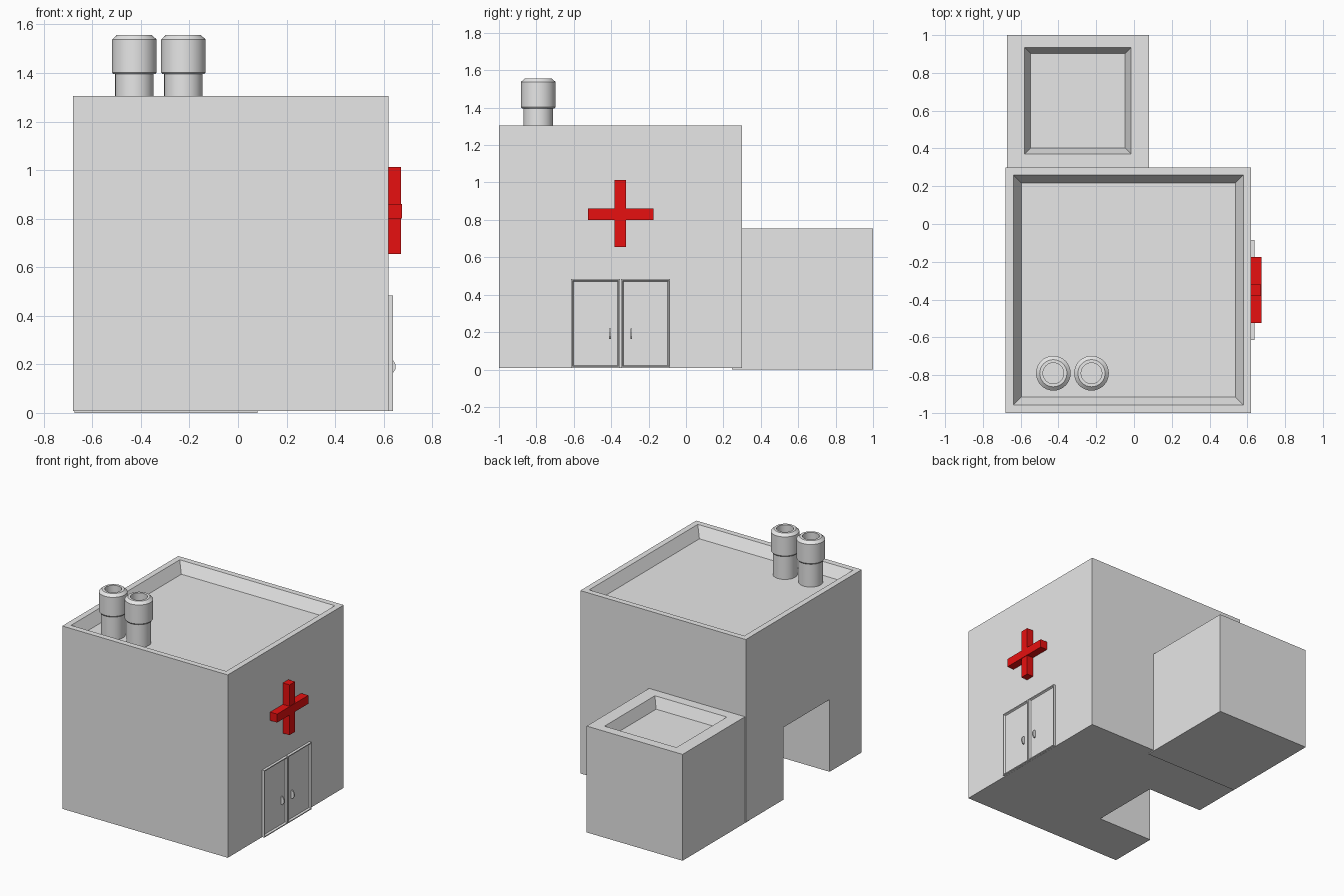
import bpy
import bmesh
import math
from mathutils import Matrix, Vector

if "Cube" in bpy.data.objects:
    bpy.data.objects.remove(bpy.data.objects["Cube"], do_unlink=True)


def material(name, rgb):
    mat = bpy.data.materials.new(name)
    mat.use_nodes = True
    mat.diffuse_color = (*rgb, 1)
    mat.node_tree.nodes["Principled BSDF"].inputs["Base Color"].default_value = (*rgb, 1)
    return mat


GREY = material("plaster grey", (0.8, 0.8, 0.8))
RED = material("signal red", (0.8, 0.005, 0.005))


def finish(bm, name, mat):
    bmesh.ops.recalc_face_normals(bm, faces=bm.faces)
    mesh = bpy.data.meshes.new(name)
    bm.to_mesh(mesh)
    bm.free()
    mesh.materials.append(mat)
    obj = bpy.data.objects.new(name, mesh)
    bpy.context.collection.objects.link(obj)
    return obj


def box_mesh(x, y, z):
    """Box spanning three (min, max) ranges."""
    bm = bmesh.new()
    lo, hi = Vector((x[0], y[0], z[0])), Vector((x[1], y[1], z[1]))
    bmesh.ops.create_cube(bm, size=1, matrix=Matrix.Translation((lo + hi) / 2)
                          @ Matrix.Diagonal((*(hi - lo), 1)))
    return bm


def sink(bm, axis, rim, slope, depth):
    """Leave a flat rim on the face along axis, then sink its middle with sloped sides."""
    axis = Vector(axis)
    bm.normal_update()
    face = max(bm.faces, key=lambda f: f.normal.dot(axis))
    bmesh.ops.inset_region(bm, faces=[face], thickness=rim)
    bmesh.ops.inset_region(bm, faces=[face], thickness=slope)
    bmesh.ops.translate(bm, verts=face.verts, vec=-axis * depth)


UP, OUT = (0, 0, 1), (1, 0, 0)

# Main block with parapet roof
bm = box_mesh((-0.68, 0.62), (-1, 0.3), (0.007, 1.305))
sink(bm, UP, 0.058, 0.06, 0.075)
main_block = finish(bm, "main_block", GREY)

# Covered bay cut into the side of the main block
cutter = finish(box_mesh((-0.9, -0.24), (-0.64, -0.12), (-0.2, 0.52)), "bay_cutter", GREY)
cutter.hide_render = True
cut = main_block.modifiers.new("bay", "BOOLEAN")
cut.operation = "DIFFERENCE"
cut.solver = "EXACT"
cut.object = cutter
bpy.context.view_layer.objects.active = main_block
bpy.ops.object.modifier_apply(modifier=cut.name)
bpy.data.objects.remove(cutter, do_unlink=True)

# Rear annex with its own parapet
bm = box_mesh((-0.673, 0.08), (0.245, 1), (0, 0.755))
top = max(bm.faces, key=lambda f: f.calc_center_median().z)
bmesh.ops.inset_region(bm, faces=[top], thickness=0.065)
for v in top.verts:
    v.co.x = -0.58 if v.co.x < -0.3 else -0.015
    v.co.y = 0.37 if v.co.y < 0.6 else 0.935
bmesh.ops.inset_region(bm, faces=[top], thickness=0.045)
bmesh.ops.translate(bm, verts=top.verts, vec=(0, 0, -0.075))
finish(bm, "annex", GREY)


# Roof vents
def roof_vent(name, x, y):
    profile = [(0, 1.22), (0.079, 1.22), (0.079, 1.395), (0.086, 1.395), (0.092, 1.403),
               (0.092, 1.538), (0.072, 1.556), (0.055, 1.556), (0.055, 1.46), (0, 1.46)]
    bm = bmesh.new()
    verts = [bm.verts.new((r, 0, z)) for r, z in profile]
    edges = [bm.edges.new(pair) for pair in zip(verts, verts[1:])]
    bmesh.ops.spin(bm, geom=verts + edges, axis=UP, cent=(0, 0, 0),
                   angle=math.tau, steps=32)
    bmesh.ops.remove_doubles(bm, verts=bm.verts, dist=0.0005)
    bmesh.ops.translate(bm, verts=bm.verts, vec=(x, y, 0))
    vent = finish(bm, name, GREY)
    bpy.ops.object.select_all(action="DESELECT")
    vent.select_set(True)
    bpy.context.view_layer.objects.active = vent
    bpy.ops.object.shade_smooth_by_angle(angle=math.radians(30))


for side, x in (("left", -0.225), ("right", -0.427)):
    roof_vent("roof_vent_" + side, x, -0.79)

# Wall cross
finish(box_mesh((0.61, 0.672), (-0.382, -0.32), (0.655, 1.012)), "cross_upright", RED)
finish(box_mesh((0.61, 0.675), (-0.525, -0.175), (0.8, 0.86)), "cross_bar", RED)

# Double doors with bow handles, mirrored about the centre line
CENTRE = -0.35
for side, s in (("front", -1), ("back", 1)):
    y = sorted((CENTRE + s * 0.003, CENTRE + s * 0.265))
    bm = box_mesh((0.61, 0.638), y, (0.008, 0.483))
    sink(bm, OUT, 0.01, 0.008, 0.012)
    finish(bm, "door_leaf_" + side, GREY)

    y = CENTRE + s * 0.057
    bm = box_mesh((0.62, 0.64), (y - 0.005, y + 0.005), (0.163, 0.218))
    bm.normal_update()
    face = max(bm.faces, key=lambda f: f.normal.x)
    bmesh.ops.translate(bm, verts=face.verts, vec=(-0.002, 0, 0))
    tip = bmesh.ops.extrude_face_region(bm, geom=[face])["geom"]
    bmesh.ops.delete(bm, geom=[face], context="FACES_ONLY")
    for v in (g for g in tip if isinstance(g, bmesh.types.BMVert)):
        v.co.x = 0.648
        v.co.z = 0.19 + (v.co.z - 0.19) * 0.4
    finish(bm, "door_handle_" + side, GREY)
